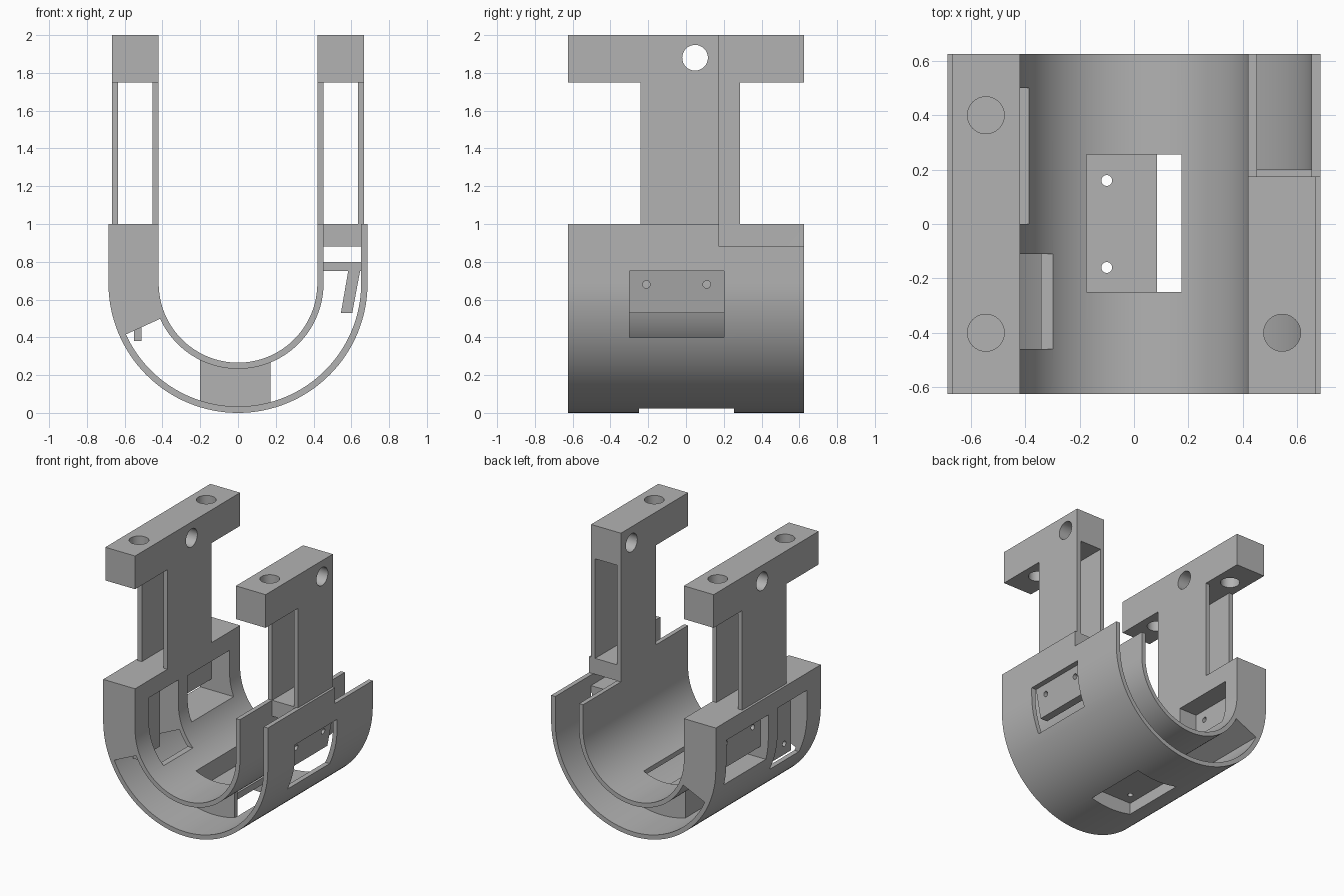
import bpy, bmesh, math
from mathutils import Vector

cube = bpy.data.objects.get("Cube")
if cube:
    bpy.data.objects.remove(cube, do_unlink=True)

grey = bpy.data.materials.new("plain grey")
grey.use_nodes = True
grey.diffuse_color = (0.45, 0.45, 0.45, 1)
grey.node_tree.nodes["Principled BSDF"].inputs["Base Color"].default_value = grey.diffuse_color

CZ = 0.686          # height of the U centre
Y0, Y1 = -0.625, 0.625
OUT, OUT_IN = 0.686, 0.652
IN_OUT, IN = 0.453, 0.42


def prism(name, points, low, high, axis="y"):
    """Extrude a 2D outline: (x, z) along y, or (y, z) along x."""
    bm = bmesh.new()
    if axis == "y":
        verts = [bm.verts.new((a, low, b)) for a, b in points]
        push = Vector((0, high - low, 0))
    else:
        verts = [bm.verts.new((low, a, b)) for a, b in points]
        push = Vector((high - low, 0, 0))
    face = bm.faces.new(verts)
    ext = bmesh.ops.extrude_face_region(bm, geom=[face], use_keep_orig=True)
    moved = [g for g in ext["geom"] if isinstance(g, bmesh.types.BMVert)]
    bmesh.ops.translate(bm, vec=push, verts=moved)
    bmesh.ops.recalc_face_normals(bm, faces=bm.faces)
    mesh = bpy.data.meshes.new(name)
    bm.to_mesh(mesh)
    bm.free()
    mesh.materials.append(grey)
    obj = bpy.data.objects.new(name, mesh)
    bpy.context.collection.objects.link(obj)
    return obj


def box(name, x, y, z):
    return prism(name, [(x[0], z[0]), (x[1], z[0]), (x[1], z[1]), (x[0], z[1])], *y)


def rod(centre, radius, length, axis):
    turn = {"x": (0, math.pi / 2, 0), "z": (0, 0, 0)}[axis]
    bpy.ops.mesh.primitive_cylinder_add(vertices=32, radius=radius, depth=length,
                                        location=centre, rotation=turn)
    return bpy.context.object


def cut(obj, *cutters):
    """Subtract each cutter, then discard it."""
    for c in cutters:
        c.hide_render = True
        mod = obj.modifiers.new("cut", "BOOLEAN")
        mod.operation, mod.solver, mod.object = "DIFFERENCE", "EXACT", c
        bpy.context.view_layer.objects.active = obj
        bpy.ops.object.modifier_apply(modifier=mod.name)
        bpy.data.objects.remove(c, do_unlink=True)
    return obj


def arc(radius, start, end, steps):
    angles = [math.radians(start + (end - start) * i / steps) for i in range(steps + 1)]
    return [(radius * math.cos(a), CZ + radius * math.sin(a)) for a in angles]


def u_shell(name, outer, inner):
    outline = [(-outer, 1)] + arc(outer, 180, 360, 64) + [(outer, 1)]
    outline += [(inner, 1)] + arc(inner, 360, 180, 64) + [(-inner, 1)]
    return prism(name, outline, Y0, Y1)


# Window openings: x, y and z ranges
BOTTOM = ((-0.175, 0.175), (-0.25, 0.255), (-0.1, 0.45))
SIDE_WIDE = ((-0.8, -0.3), (0, 0.5), (0.52, 0.86))
SIDE_TALL = ((-0.8, -0.25), (-0.46, -0.11), (0.39, 0.87))
LEFT_WINDOW = ((0.5, 0.8), (-0.3, 0.2), (0.4, 0.75))
STEP = ((0.3, 0.8), (0.175, 0.7), (0.88, 1.1))

# Nested U shells and the solid side block between them
outer_shell = u_shell("outer_shell", OUT, OUT_IN)
inner_shell = u_shell("inner_shell", IN_OUT, IN)
side_block = prism("right_side_block",
                   [(-0.67, 1)] + arc(0.67, 180, 204.5, 10)
                   + arc(0.435, 204.5, 180, 10) + [(-0.435, 1)], Y0, Y1)
for part in (outer_shell, inner_shell, side_block):
    windows = [SIDE_WIDE, SIDE_TALL]
    if part != side_block:
        windows += [BOTTOM, STEP]
    if part == outer_shell:
        windows.append(LEFT_WINDOW)
    cut(part, *[box("cutter", *w) for w in windows])

# Spacer at the bottom with its switch plate
spacer = prism("bottom_spacer",
               [(-0.2, 0.05), (0, 0.02), (0.172, 0.04), (0.172, 0.28), (0, 0.25), (-0.2, 0.295)],
               -0.285, 0.29)
cut(spacer, box("cutter", (-0.175, 0.3), BOTTOM[1], BOTTOM[2]))
cut(box("bottom_plate", (-0.18, 0.085), (-0.255, 0.26), (0.11, 0.16)),
    *[rod((-0.1, y, 0.13), 0.02, 0.3, "z") for y in (-0.16, 0.16)])

# Switch plates inside the side block
cut(box("right_wide_plate", (-0.62, -0.57), (-0.005, 0.505), (0.605, 0.865)),
    *[rod((-0.6, y, 0.785), 0.02, 0.3, "x") for y in (0.09, 0.41)])
cut(box("right_tall_plate", (-0.55, -0.51), (-0.465, -0.2), (0.38, 0.875)),
    *[rod((-0.53, -0.385, z), 0.02, 0.3, "x") for z in (0.46, 0.78)])

# Shelf and slanted plate on the open side
box("left_shelf", (0.44, 0.66), (-0.3, 0.2), (0.75, 0.8))
cut(prism("left_slanted_plate",
          [(0.545, 0.53), (0.605, 0.53), (0.648, 0.76), (0.585, 0.76)], -0.3, 0.2),
    *[rod((0.6, y, 0.68), 0.02, 0.1, "x") for y in (-0.21, 0.11)])
box("left_tower_base", (0.44, 0.66), (-0.24, 0.175), (0.88, 1))

# T-shaped hollow towers with bolt holes
for name, side, bar_end, leg_end in (("right_tower", -1, Y1, 0.285),
                                     ("left_tower", 1, 0.175, 0.175)):
    outline = [(-0.24, 1), (-0.24, 1.75), (Y0, 1.75), (Y0, 2), (bar_end, 2)]
    if bar_end > leg_end:
        outline += [(bar_end, 1.75), (leg_end, 1.75)]
    outline.append((leg_end, 1))
    low, high = sorted((side * 0.42, side * 0.668))
    tower = prism(name, outline, low, high, "x")
    hollow = sorted((side * 0.453, side * 0.634))
    cutters = [box("cutter", hollow, (-0.4, 0.4), (0.95, 1.75)),
               rod((side * 0.545, 0.048, 1.88), 0.068, 0.6, "x")]
    cutters += [rod((side * 0.545, y, 1.88), 0.068, 0.6, "z")
                for y in (-0.4, 0.4) if y < bar_end]
    cut(tower, *cutters)

# Smooth curved surfaces, keep edges crisp
bpy.ops.object.select_all(action="DESELECT")
for obj in bpy.context.scene.objects:
    if obj.type == "MESH":
        obj.select_set(True)
        bpy.context.view_layer.objects.active = obj
bpy.ops.object.shade_smooth_by_angle(angle=math.radians(25))
